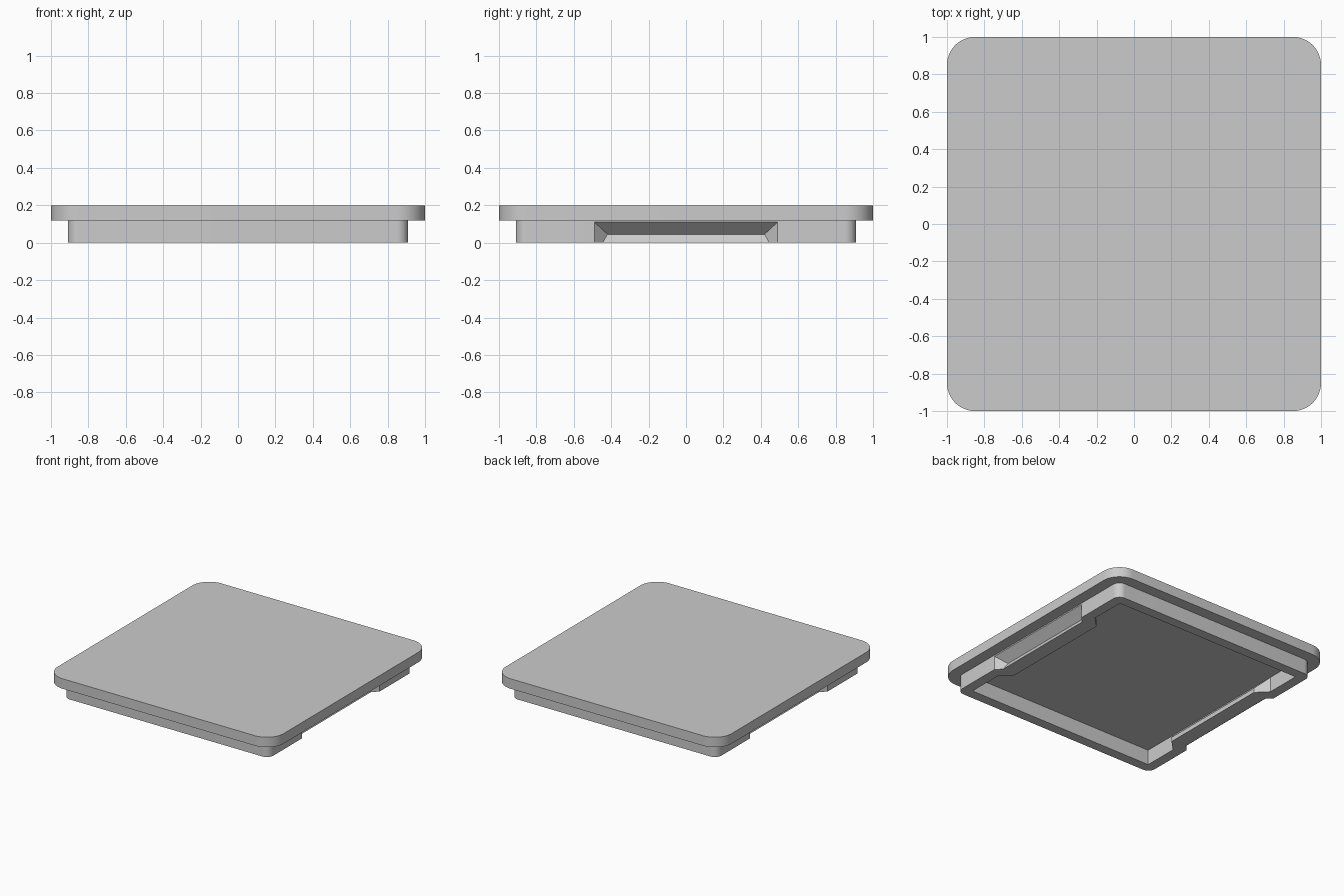
import bpy
import bmesh
from math import cos, sin, pi

cube = bpy.data.objects.get("Cube")
if cube:
    bpy.data.objects.remove(cube, do_unlink=True)

TOP, SKIRT_TOP = 0.2, 0.12
OUTER, INNER = 0.91, 0.83

grey = bpy.data.materials.new("plain grey")
grey.use_nodes = True
colour = (0.6, 0.6, 0.6, 1)
grey.diffuse_color = colour
grey.node_tree.nodes["Principled BSDF"].inputs["Base Color"].default_value = colour


def add_object(name, bm):
    bmesh.ops.recalc_face_normals(bm, faces=bm.faces)
    mesh = bpy.data.meshes.new(name)
    bm.to_mesh(mesh)
    bm.free()
    obj = bpy.data.objects.new(name, mesh)
    bpy.context.collection.objects.link(obj)
    mesh.materials.append(grey)
    return obj


def rounded_slab(name, half, radius, z0, z1, steps=12):
    """Square slab with rounded vertical corners."""
    bm = bmesh.new()
    ring = []
    for corner, (sx, sy) in enumerate(((1, 1), (-1, 1), (-1, -1), (1, -1))):
        for i in range(steps + 1 if radius else 1):
            a = (corner + i / steps) * pi / 2
            ring.append(bm.verts.new((sx * (half - radius) + radius * cos(a),
                                      sy * (half - radius) + radius * sin(a), z0)))
    face = bm.faces.new(ring)
    new = bmesh.ops.extrude_face_region(bm, geom=[face])["geom"]
    top = [v for v in new if isinstance(v, bmesh.types.BMVert)]
    bmesh.ops.translate(bm, verts=top, vec=(0, 0, z1 - z0))
    return add_object(name, bm)


def hull(name, points, side):
    """Convex solid from (x, half width, z) points, on one side of the model."""
    bm = bmesh.new()
    for x, w, z in points:
        for s in (-1, 1):
            bm.verts.new((side * x, s * w, z))
    bmesh.ops.convex_hull(bm, input=bm.verts)
    return add_object(name, bm)


def boolean(target, tool, operation):
    mod = target.modifiers.new(operation.lower(), 'BOOLEAN')
    mod.operation = operation
    mod.solver = 'EXACT'
    mod.object = tool
    bpy.ops.object.select_all(action='DESELECT')
    bpy.context.view_layer.objects.active = target
    target.select_set(True)
    bpy.ops.object.modifier_apply(modifier=mod.name)
    bpy.data.objects.remove(tool, do_unlink=True)


# Top plate and the hollow skirt under it
lid_plate = rounded_slab("lid_plate", 1.0, 0.15, SKIRT_TOP, TOP)
skirt = rounded_slab("skirt", OUTER, 0.06, 0, SKIRT_TOP)
boolean(skirt, rounded_slab("hollow", INNER, 0, -0.1, 0.3), 'DIFFERENCE')

# Finger grips: a bulge inside the wall and a V groove cut from outside
BULGE = [(0.86, 0.55, 0), (0.86, 0.55, SKIRT_TOP), (INNER, 0.55, 0),
         (INNER, 0.55, SKIRT_TOP), (0.745, 0.465, 0), (0.745, 0.465, 0.035)]
GROOVE = [(0.84, 0.42, 0.045), (0.89, 0.47, -0.045), (OUTER, 0.49, 0.11),
          (OUTER, 0.49, -0.045), (0.95, 0.49, 0.11), (0.95, 0.49, -0.045)]
for side in (-1, 1):
    boolean(skirt, hull("grip_bulge", BULGE, side), 'UNION')
    boolean(skirt, hull("grip_groove", GROOVE, side), 'DIFFERENCE')

# Smooth rounded corners, sharp edges elsewhere
for obj in (lid_plate, skirt):
    bpy.ops.object.select_all(action='DESELECT')
    bpy.context.view_layer.objects.active = obj
    obj.select_set(True)
    bpy.ops.object.shade_smooth_by_angle(angle=pi / 8)
